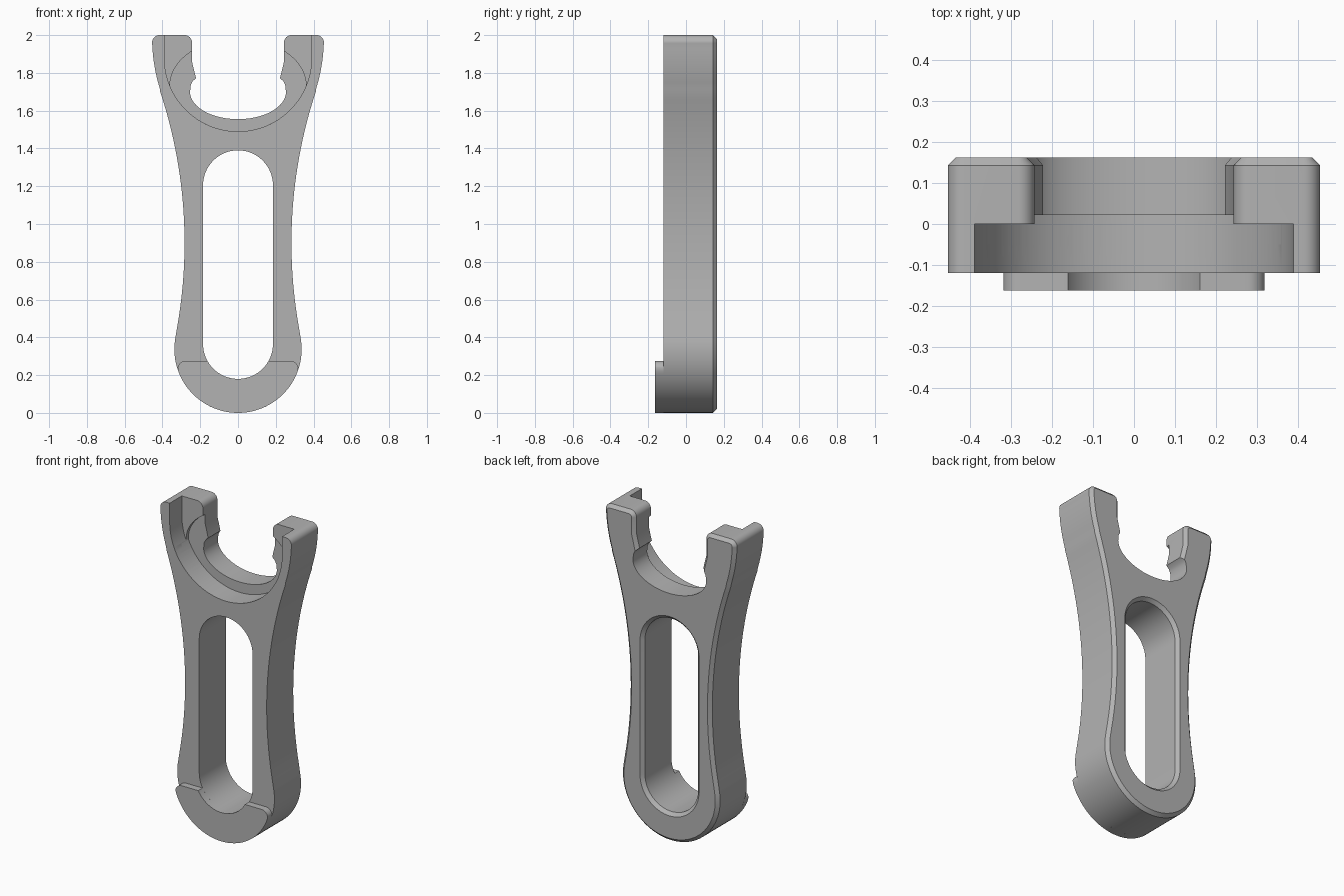
import bpy, bmesh
from math import sin, cos, pi, radians, sqrt, asin

cube = bpy.data.objects.get("Cube")
if cube:
    bpy.data.objects.remove(cube)

FRONT, BACK, CHAMFER = -0.12, 0.163, 0.02
SLOT_R, SLOT_LOW, SLOT_HIGH = 0.185, 0.365, 1.205

grey = bpy.data.materials.new("plain grey")
grey.use_nodes = True
grey.diffuse_color = (0.45, 0.45, 0.45, 1)
grey.node_tree.nodes["Principled BSDF"].inputs["Base Color"].default_value = (0.45, 0.45, 0.45, 1)


def arc(cx, cz, rx, start, end, steps, rz=None):
    """Points on an arc in the x-z plane, angles in degrees."""
    rz = rx if rz is None else rz
    angles = [radians(start + (end - start) * i / steps) for i in range(steps + 1)]
    return [(cx + rx * cos(a), cz + rz * sin(a)) for a in angles]


def mirrored(half):
    """Close a right-hand half outline with its mirror image."""
    return half + [(-x, z) for x, z in reversed(half) if x > 1e-4]


def loft(name, rings):
    """Solid through matching outlines, each given with its depth y."""
    bm = bmesh.new()
    loops = [[bm.verts.new((x, y, z)) for x, z in pts] for y, pts in rings]
    n = len(loops[0])
    for a, b in zip(loops, loops[1:]):
        for i in range(n):
            j = (i + 1) % n
            bm.faces.new((a[i], a[j], b[j], b[i]))
    bm.faces.new(loops[0])
    bm.faces.new(loops[-1])
    bmesh.ops.recalc_face_normals(bm, faces=bm.faces)
    mesh = bpy.data.meshes.new(name)
    bm.to_mesh(mesh)
    bm.free()
    ob = bpy.data.objects.new(name, mesh)
    bpy.context.collection.objects.link(ob)
    mesh.materials.append(grey)
    return ob


def activate(ob):
    bpy.ops.object.select_all(action='DESELECT')
    ob.select_set(True)
    bpy.context.view_layer.objects.active = ob


def cut(ob, cutter):
    mod = ob.modifiers.new("cut", 'BOOLEAN')
    mod.operation, mod.solver, mod.object = 'DIFFERENCE', 'EXACT', cutter
    activate(ob)
    bpy.ops.object.modifier_apply(modifier=mod.name)
    bpy.data.objects.remove(cutter)


def stadium(r):
    return (arc(0, SLOT_LOW, r, -180, 0, 32) + arc(0, SLOT_HIGH, r, 0, 180, 32))


# Body outline: round foot, waisted sides, two horns and a notched cradle
half = arc(0, 0.337, 0.337, -90, 10.7, 28)
half += arc(2.833, 0.9, 2.55, 190, 161.72, 28)[:]
half += arc(0.455 - 0.92, 1.9885, 0.92, -17, -2, 8)
half += arc(0.415, 1.96, 0.04, 0, 90, 8)
half += arc(0.283, 1.96, 0.04, 90, 180, 8)
half += [(0.243, 1.857), (0.222, 1.772), (0.239, 1.757), (0.25, 1.735)]
half += arc(0, 1.70, 0.254, 0, -90, 24, 0.145)
half[0], half[-1] = (0, 0), (0, 1.555)
outline = mirrored(half)
body = loft("body", [(FRONT, outline), (BACK, outline)])

# Chamfer the back rim, leaving the lower cradle sharp
bm = bmesh.new()
bm.from_mesh(body.data)


def in_cradle(v):
    return abs(v.co.x) < 0.26 and 1.5 < v.co.z < 1.771


rim = [e for e in bm.edges if all(v.co.y > BACK - 1e-4 for v in e.verts)
       and not any(in_cradle(v) for v in e.verts)]
bmesh.ops.bevel(bm, geom=rim, offset=CHAMFER, segments=1, affect='EDGES', clamp_overlap=False)
bm.to_mesh(body.data)
bm.free()

# Long slot with a flared back edge
cut(body, loft("slot_cutter", [(-0.3, stadium(SLOT_R)), (BACK - CHAMFER, stadium(SLOT_R)),
                               (BACK + CHAMFER, stadium(SLOT_R + 2 * CHAMFER))]))

# Open-topped front recess between the horns
recess = arc(0, 1.88, 0.39, -180, 0, 48) + [(0.39, 2.2), (-0.39, 2.2)]
cut(body, loft("recess_cutter", [(-0.3, recess), (0, recess)]))

# Shallow oval pocket in the recess floor, kept inside the recess wall
pocket = [(x, max(z, 1.8801 - sqrt(0.39 ** 2 - x * x)))
          for x, z in arc(0, 1.735, 0.36, 0, 357.5, 143, 0.245)]
cut(body, loft("pocket_cutter", [(-0.05, pocket), (0.022, pocket)]))

# Raised foot pad on the front
pad_top = 0.275
inner_angle = -90 + math_angle if (math_angle := 90 + asin((pad_top - SLOT_LOW) / SLOT_R) * 180 / pi) else 0
pad_half = arc(0, 0.337, 0.337, -90, -20, 24)
pad_half += arc(0.277, 0.232, 0.043, 10, 90, 8)
pad_half += arc(0, SLOT_LOW, SLOT_R, inner_angle, -90, 16)
pad_half[0], pad_half[-1] = (0, 0), (0, SLOT_LOW - SLOT_R)
# The two halves meet along the centre line, so trace both rims separately
split = len(pad_half) - 17
outer, inner = pad_half[:split], pad_half[split:]
pad_outline = ([(-x, z) for x, z in reversed(outer[1:])] + outer + inner
               + [(-x, z) for x, z in reversed(inner[:-1])])
pad = loft("foot_pad", [(-0.163, pad_outline), (FRONT, pad_outline)])

# Smooth curved walls, sharp rims
for ob in (body, pad):
    activate(ob)
    bpy.ops.object.shade_smooth_by_angle(angle=radians(25))
